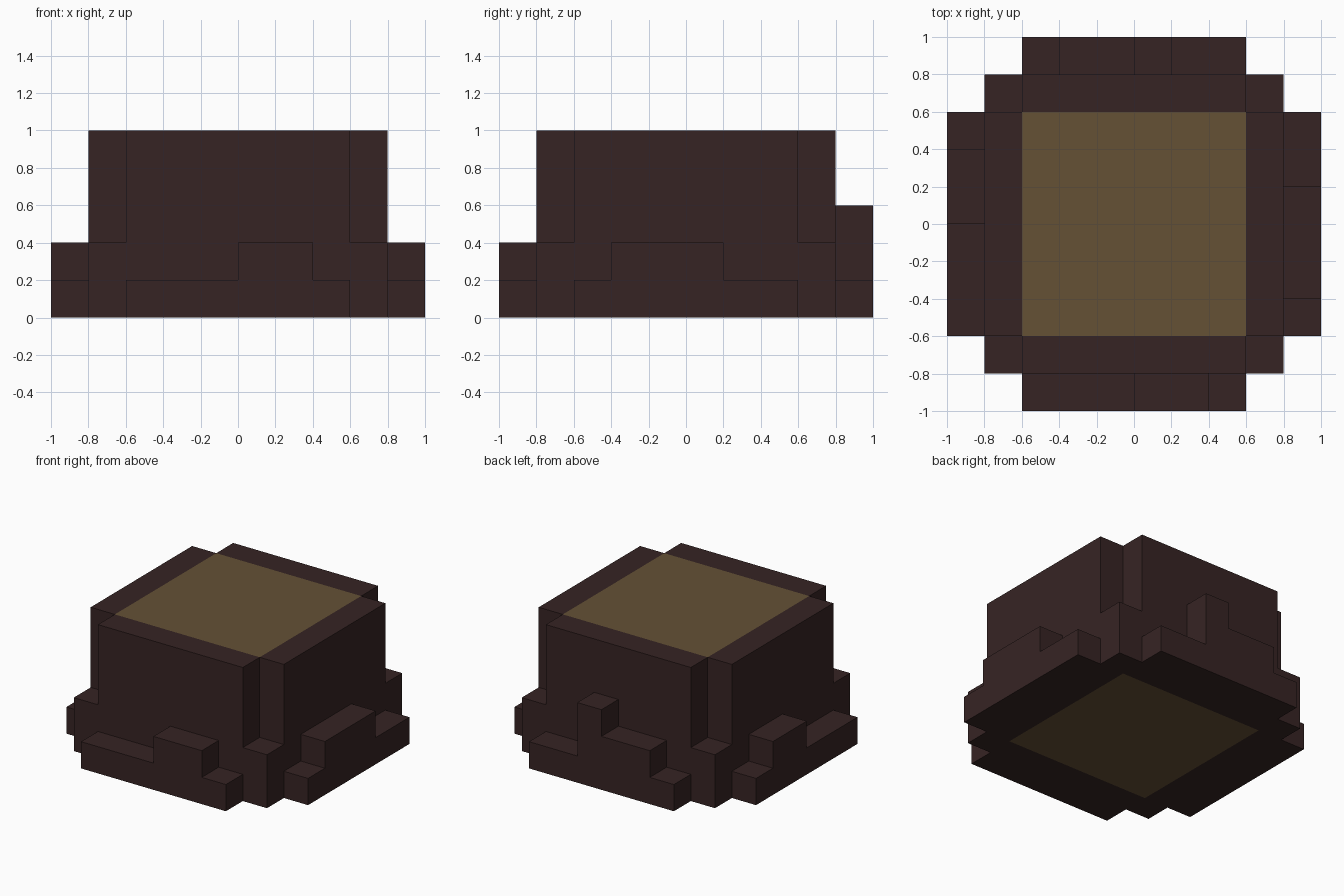
import bpy, bmesh
from math import radians
from mathutils import Matrix

cube = bpy.data.objects.get("Cube")
if cube:
    bpy.data.objects.remove(cube)

HALF, RIM, OUTER, HEIGHT, FLARE = 0.6, 0.8, 1.0, 1.0, 0.4


def material(name, rgb):
    mat = bpy.data.materials.new(name)
    mat.use_nodes = True
    mat.diffuse_color = (*rgb, 1)
    bsdf = mat.node_tree.nodes["Principled BSDF"]
    bsdf.inputs["Base Color"].default_value = (*rgb, 1)
    bsdf.inputs["Roughness"].default_value = 0.9
    return mat


bark = material("dark bark", (0.037, 0.0176, 0.0172))
wood = material("cut wood", (0.129, 0.083, 0.036))


def slab(name, profile, near, far, angle, mat):
    """Extrude an (across, z) profile outward, then turn it about z to its side."""
    bm = bmesh.new()
    face = bm.faces.new([bm.verts.new((t, -near, z)) for t, z in profile])
    grown = bmesh.ops.extrude_face_region(bm, geom=[face], use_keep_orig=True)
    moved = [v for v in grown["geom"] if isinstance(v, bmesh.types.BMVert)]
    bmesh.ops.translate(bm, vec=(0, near - far, 0), verts=moved)
    bmesh.ops.recalc_face_normals(bm, faces=bm.faces)
    bm.transform(Matrix.Rotation(radians(angle), 4, "Z"))
    mesh = bpy.data.meshes.new(name)
    bm.to_mesh(mesh)
    bm.free()
    mesh.materials.append(mat)
    obj = bpy.data.objects.new(name, mesh)
    bpy.context.collection.objects.link(obj)


def rectangle(left, right, top):
    return [(left, 0), (right, 0), (right, top), (left, top)]


def stepped(steps):
    """Outline of a root from (start, height) steps running from -HALF to HALF."""
    points = [(-HALF, 0)]
    ends = [start for start, _ in steps[1:]] + [HALF]
    for (start, height), end in zip(steps, ends):
        points += [(start, height), (end, height)]
    return points + [(HALF, 0)]


# Heartwood core, showing at the top and the bottom
slab("heartwood", rectangle(-HALF, HALF, HEIGHT), -HALF, HALF, 0, wood)

# Each side has a bark wall, a corner buttress and a stepped root
sides = {
    "front": [(-0.6, 0.2), (0, 0.4), (0.4, 0.2)],
    "left": [(-0.6, 0.2), (-0.4, 0.4), (0.2, 0.2)],
    "back": [(-0.6, 0.2), (-0.2, 0.6), (0, 0.4), (0.4, 0.2)],
    "right": [(-0.6, 0.2), (-0.4, 0.4), (0, 0.2)],
}
corners = ["front_left", "back_left", "back_right", "front_right"]
for i, (side, steps) in enumerate(sides.items()):
    turn = 90 * i
    slab(side + "_bark", rectangle(-HALF, HALF, HEIGHT), HALF, RIM, turn, bark)
    slab(corners[i] + "_buttress", rectangle(HALF, RIM, FLARE), HALF, RIM, turn, bark)
    slab(side + "_root", stepped(steps), RIM, OUTER, turn, bark)
